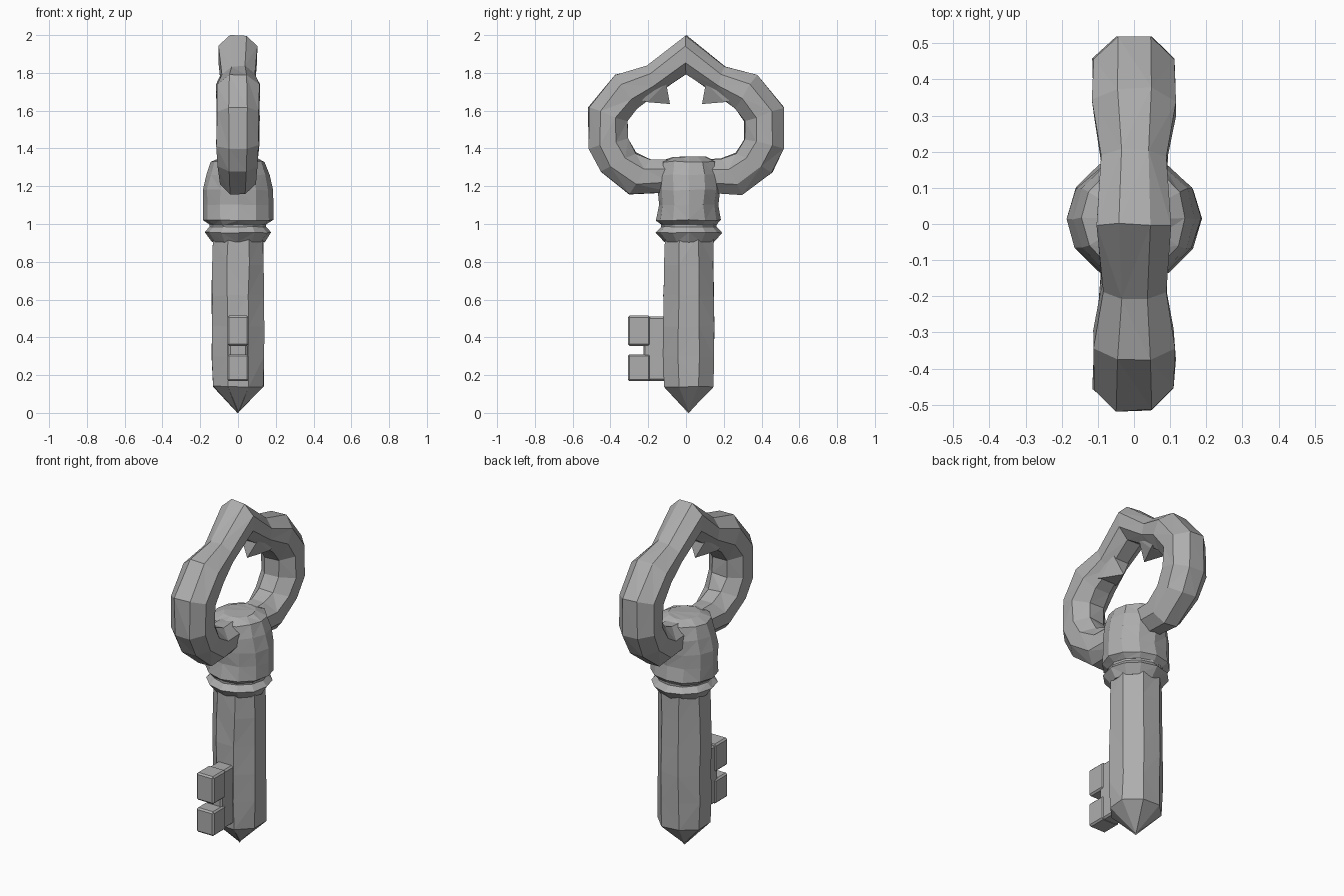
import bpy, bmesh, math, random
from mathutils import Vector

random.seed(4)
cube = bpy.data.objects.get("Cube")
if cube:
    bpy.data.objects.remove(cube, do_unlink=True)

metal = bpy.data.materials.new("grey_metal")
metal.use_nodes = True
GREY = (0.42, 0.42, 0.42, 1)
metal.diffuse_color = GREY
metal.node_tree.nodes["Principled BSDF"].inputs["Base Color"].default_value = GREY
CENTRE_Y = 0.015


def finish(name, bm):
    bmesh.ops.recalc_face_normals(bm, faces=bm.faces)
    mesh = bpy.data.meshes.new(name)
    bm.to_mesh(mesh)
    bm.free()
    mesh.materials.append(metal)
    obj = bpy.data.objects.new(name, mesh)
    bpy.context.collection.objects.link(obj)
    return obj


def skin(name, rings, rough=0.0):
    """Join rings of points with quads, cap both ends, add hammered unevenness."""
    bm = bmesh.new()
    loops = []
    for ring in rings:
        loops.append([bm.verts.new(Vector(p) + Vector([random.uniform(-rough, rough) for _ in "xyz"]))
                      for p in ring])
    n = len(loops[0])
    for a, b in zip(loops, loops[1:]):
        for i in range(n):
            j = (i + 1) % n
            bm.faces.new((a[i], a[j], b[j], b[i]))
    bm.faces.new(loops[0])
    bm.faces.new(loops[-1])
    bmesh.ops.remove_doubles(bm, verts=bm.verts, dist=0.0005)
    bmesh.ops.triangulate(bm, faces=bm.faces)
    return finish(name, bm)


def ring(z, rx, ry, sides, turn=0.0):
    angles = [math.tau * (i + turn) / sides for i in range(sides)]
    return [(rx * math.cos(a), CENTRE_Y + ry * math.sin(a), z) for a in angles]


# Eight-sided shaft with a pointed tip
SHAFT = [(0, 0), (0.14, 0.146), (0.3, 0.149), (0.46, 0.147), (0.62, 0.149),
         (0.78, 0.146), (0.95, 0.144)]
shaft = skin("shaft", [ring(z, r, r * 0.97, 8, 0.5) for z, r in SHAFT], 0.004)
low = min(shaft.data.vertices, key=lambda v: v.co.z)
low.co = (0, CENTRE_Y, 0)

# Flared collar below the head
COLLAR = [(0.905, 0.14, 0.13), (0.955, 0.177, 0.175), (0.985, 0.15, 0.145), (1.03, 0.15, 0.15)]
skin("collar", [ring(z, rx, ry, 12) for z, rx, ry in COLLAR], 0.002)

# Heavy domed head that carries the bow
HEAD = [(0.995, 0.15, 0.148), (1.02, 0.187, 0.172), (1.1, 0.188, 0.158), (1.18, 0.187, 0.165),
        (1.26, 0.168, 0.165), (1.33, 0.143, 0.15), (1.355, 0.085, 0.09)]
skin("head", [ring(z, rx, ry, 12) for z, rx, ry in HEAD], 0.003)

# Bow: octagonal sections between outer and inner outline points, mirrored in y
# outer y, outer z, inner y, inner z, half thickness
HALF = [(0.08, 1.17, 0.08, 1.34, 0.085), (0.30, 1.155, 0.19, 1.345, 0.095),
        (0.455, 1.275, 0.265, 1.375, 0.105), (0.516, 1.40, 0.31, 1.45, 0.112),
        (0.516, 1.615, 0.31, 1.545, 0.112), (0.375, 1.79, 0.26, 1.61, 0.113),
        (0.205, 1.835, 0.155, 1.69, 0.088)]
PEAK = (0, 2.0, 0, 1.795, 0.1)
stations = [(-a, b, -c, d, w) for a, b, c, d, w in HALF] + [PEAK] + HALF[::-1]


def section(oy, oz, iy, iz, width):
    mid = Vector((0, (oy + iy) / 2, (oz + iz) / 2))
    out = Vector((0, oy, oz)) - mid
    points = []
    for i in range(8):
        a = math.tau * (i + 0.5) / 8
        k = 1 / math.cos(math.pi / 8)
        points.append(mid + out * math.cos(a) * k + Vector((width * k * math.sin(a), 0, 0)))
    return points


skin("bow", [section(*s) for s in stations], 0.004)

# Pointed cusps inside the bow
for side, label in ((1, "back"), (-1, "front")):
    tip = (0, side * 0.085, 1.635)
    base = [(0.07, 0.15, 1.76), (0.07, 0.25, 1.66), (-0.07, 0.25, 1.66), (-0.07, 0.15, 1.76)]
    bm = bmesh.new()
    verts = [bm.verts.new((x, side * y, z)) for x, y, z in base]
    shoulder = [bm.verts.new((x * 0.8, side * (y - 0.045), z - 0.015)) for x, y, z in base]
    point = bm.verts.new(tip)
    bm.faces.new(verts)
    for i in range(4):
        j = (i + 1) % 4
        bm.faces.new((verts[i], verts[j], shoulder[j], shoulder[i]))
        bm.faces.new((shoulder[i], shoulder[j], point))
    finish(label + "_cusp", bm)


# Key bit: a web and two teeth with dented faces
def block(name, y0, y1, z0, z1, half, dent):
    bm = bmesh.new()
    bmesh.ops.create_cube(bm, size=1)
    for v in bm.verts:
        v.co = (v.co.x * 2 * half, (y0 + y1) / 2 + v.co.y * (y1 - y0),
                (z0 + z1) / 2 + v.co.z * (z1 - z0))
    bmesh.ops.bevel(bm, geom=bm.edges[:], offset=0.009, segments=1, affect='EDGES')
    if dent:
        bm.normal_update()
        big = [f for f in bm.faces if f.calc_area() > 0.004]
        normals = [f.normal.copy() for f in big]
        centres = bmesh.ops.poke(bm, faces=big)["verts"]
        for v, n in zip(centres, normals):
            v.co -= n * dent
    finish(name, bm)


block("bit_web", -0.225, -0.08, 0.17, 0.51, 0.05, 0)
block("upper_tooth", -0.308, -0.19, 0.355, 0.515, 0.056, 0.015)
block("lower_tooth", -0.308, -0.19, 0.168, 0.31, 0.056, 0.015)
